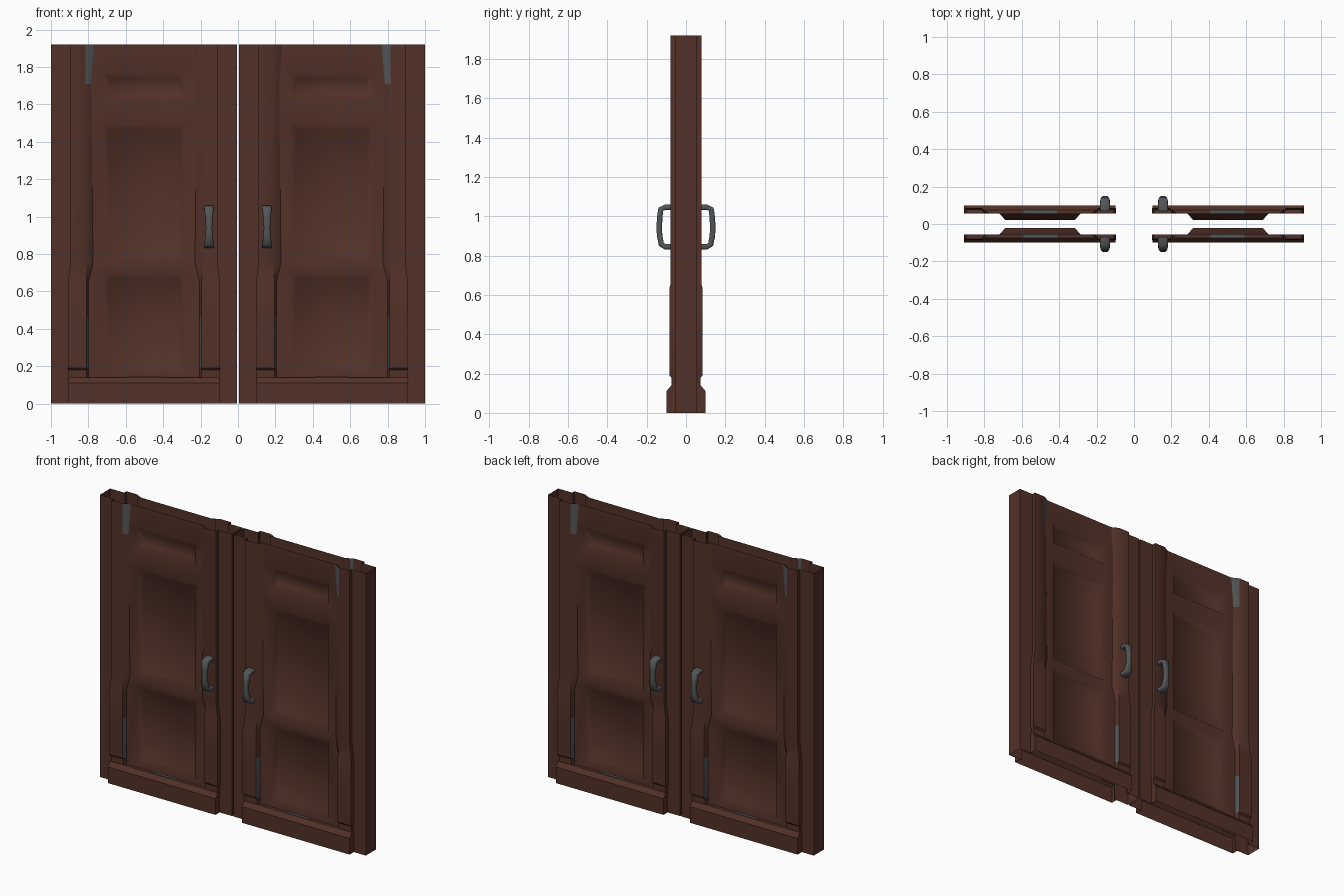
import bpy, bmesh, math
from mathutils import Vector

if "Cube" in bpy.data.objects:
    bpy.data.objects.remove(bpy.data.objects["Cube"])


def material(name, rgb):
    m = bpy.data.materials.new(name)
    m.diffuse_color = (*rgb, 1)
    m.use_nodes = True
    m.node_tree.nodes["Principled BSDF"].inputs["Base Color"].default_value = m.diffuse_color
    return m


WOOD = material("dark_red_wood", (0.085, 0.031, 0.021))
METAL = material("dark_grey_metal", (0.085, 0.092, 0.096))
FACE = 0.055          # depth of the panel face from the centre plane
MID = -1.005          # x -> MID - x mirrors within one leaf


def finish(name, bm, mats, angle=50):
    """Turn a quarter (left leaf, front side) into both leaves, both sides."""
    bmesh.ops.remove_doubles(bm, verts=bm.verts, dist=1e-5)
    me = bpy.data.meshes.new(name)
    bm.to_mesh(me)
    bm.free()
    for m in mats:
        me.materials.append(m)
    ob = bpy.data.objects.new(name, me)
    bpy.context.collection.objects.link(ob)
    bpy.ops.object.select_all(action='DESELECT')
    ob.select_set(True)
    bpy.context.view_layer.objects.active = ob
    bpy.ops.object.shade_smooth_by_angle(angle=math.radians(angle))
    mod = ob.modifiers.new("mirror", 'MIRROR')
    mod.use_axis = (True, True, False)
    mod.use_mirror_merge = False
    return ob


def loft(bm, rows, paint=None):
    """Skin equal-length rows of points, left to right and bottom to top."""
    vs = [[bm.verts.new(p) for p in row] for row in rows]
    for a, b in zip(vs, vs[1:]):
        for i in range(len(a) - 1):
            f = bm.faces.new((a[i], a[i + 1], b[i + 1], b[i]))
            if paint:
                f.material_index = paint(i, f.calc_center_median().z)


# Thin edge rebates at both sides of a leaf
for name, flip in (("outer_rebate", False), ("inner_rebate", True)):
    pts = [(-1, 0), (-1, -FACE), (-0.89, -FACE)]
    if flip:
        pts = [(MID - x, y) for x, y in reversed(pts)]
    bm = bmesh.new()
    loft(bm, [[(x, y, z) for x, y in pts] for z in (0, 1.92)])
    finish(name, bm, [WOOD], 30)

# Raised stiles: z, outer x, depth, inner x, foot of the inner slope
LEVELS = [(0.12, -0.905, 0.075, -0.81, -0.80),
          (0.18, -0.905, 0.075, -0.81, -0.80),
          (0.19, -0.91, 0.085, -0.81, -0.80),
          (0.46, -0.91, 0.085, -0.81, -0.80),
          (0.63, -0.91, 0.085, -0.81, -0.80),
          (0.65, -0.908, 0.08, -0.81, -0.80),
          (0.75, -0.895, 0.08, -0.815, -0.775),
          (1.71, -0.895, 0.08, -0.815, -0.785),
          (1.92, -0.895, 0.08, -0.815, -0.768)]
for name, flip in (("outer_stile", False), ("inner_stile", True)):
    rows = []
    for z, xo, d, xi, xw in LEVELS:
        pts = [(xo, -FACE), (xo, -d), (xi, -d), (xw, -FACE)]
        if flip:
            pts = [(MID - x, y) for x, y in reversed(pts)]
        rows.append([(x, y, z) for x, y in pts])
    wall = 0 if flip else 2
    # worn grey patches on the inner wall
    bm = bmesh.new()
    loft(bm, rows, lambda i, z: int(i == wall and (
        0.2 < z < 0.4 or (z > 1.75 and not flip))))
    finish(name, bm, [WOOD, METAL], 40)

# Panel face with three recessed panels
xs = [-0.80, -0.72, -0.285, -0.205]
PANELS = [(0.165, 0.70), (0.765, 1.495), (1.625, 1.77)]
zs = [0.12] + [z for p in PANELS for z in p] + [1.92]
bm = bmesh.new()
for x0, x1 in zip(xs, xs[1:]):
    for k, (z0, z1) in enumerate(zip(zs, zs[1:])):
        outer = [(x0, -FACE, z0), (x1, -FACE, z0), (x1, -FACE, z1), (x0, -FACE, z1)]
        if x0 == xs[1] and k % 2:
            b = 0.032
            inner = [(x0 + b, -0.022, z0 + b), (x1 - b, -0.022, z0 + b),
                     (x1 - b, -0.022, z1 - b), (x0 + b, -0.022, z1 - b)]
            o = [bm.verts.new(p) for p in outer]
            n = [bm.verts.new(p) for p in inner]
            bm.faces.new(n)
            for i in range(4):
                j = (i + 1) % 4
                bm.faces.new((o[i], o[j], n[j], n[i]))
        else:
            bm.faces.new([bm.verts.new(p) for p in outer])
finish("panel_face", bm, [WOOD], 50)

# Kick plinth with a chamfered top
bm = bmesh.new()
loft(bm, [[(-0.91, -FACE, z), (-0.91, -d, z), (-0.10, -d, z), (-0.10, -FACE, z)]
          for z, d in ((0, 0.1), (0.11, 0.1), (0.14, 0.075), (0.1405, FACE))])
finish("plinth", bm, [WOOD], 30)

# Worn strip on the plinth ledge
bm = bmesh.new()
bmesh.ops.create_cube(bm, size=1)
bmesh.ops.scale(bm, verts=bm.verts, vec=(0.18, 0.018, 0.004))
bmesh.ops.translate(bm, verts=bm.verts, vec=(-0.5, -0.065, 0.142))
finish("worn_strip", bm, [METAL], 30)

# Pull handle: bevelled rectangle swept along a C path (y, z, half width)
PATH = [(-0.07, 1.045, 0.026), (-0.105, 1.045, 0.026), (-0.128, 1.036, 0.024),
        (-0.134, 0.99, 0.019), (-0.136, 0.94, 0.017), (-0.134, 0.90, 0.019),
        (-0.125, 0.855, 0.025), (-0.105, 0.845, 0.027), (-0.07, 0.845, 0.027)]
bm = bmesh.new()
rings = []
for k, (y, z, w) in enumerate(PATH):
    a, b = PATH[max(k - 1, 0)], PATH[min(k + 1, len(PATH) - 1)]
    t = Vector((0, b[0] - a[0], b[1] - a[1])).normalized()
    n = Vector((0, t.z, -t.y))
    h, c = 0.014, 0.006
    shape = [(-w + c, -h), (w - c, -h), (w, -h + c), (w, h - c),
             (w - c, h), (-w + c, h), (-w, h - c), (-w, -h + c)]
    rings.append([bm.verts.new(Vector((-0.155 + u, y, z)) + n * v) for u, v in shape])
for a, b in zip(rings, rings[1:]):
    for i in range(8):
        j = (i + 1) % 8
        bm.faces.new((a[i], a[j], b[j], b[i]))
bm.faces.new(rings[0])
bm.faces.new(rings[-1])
bmesh.ops.recalc_face_normals(bm, faces=bm.faces)
finish("handle", bm, [METAL], 50)
